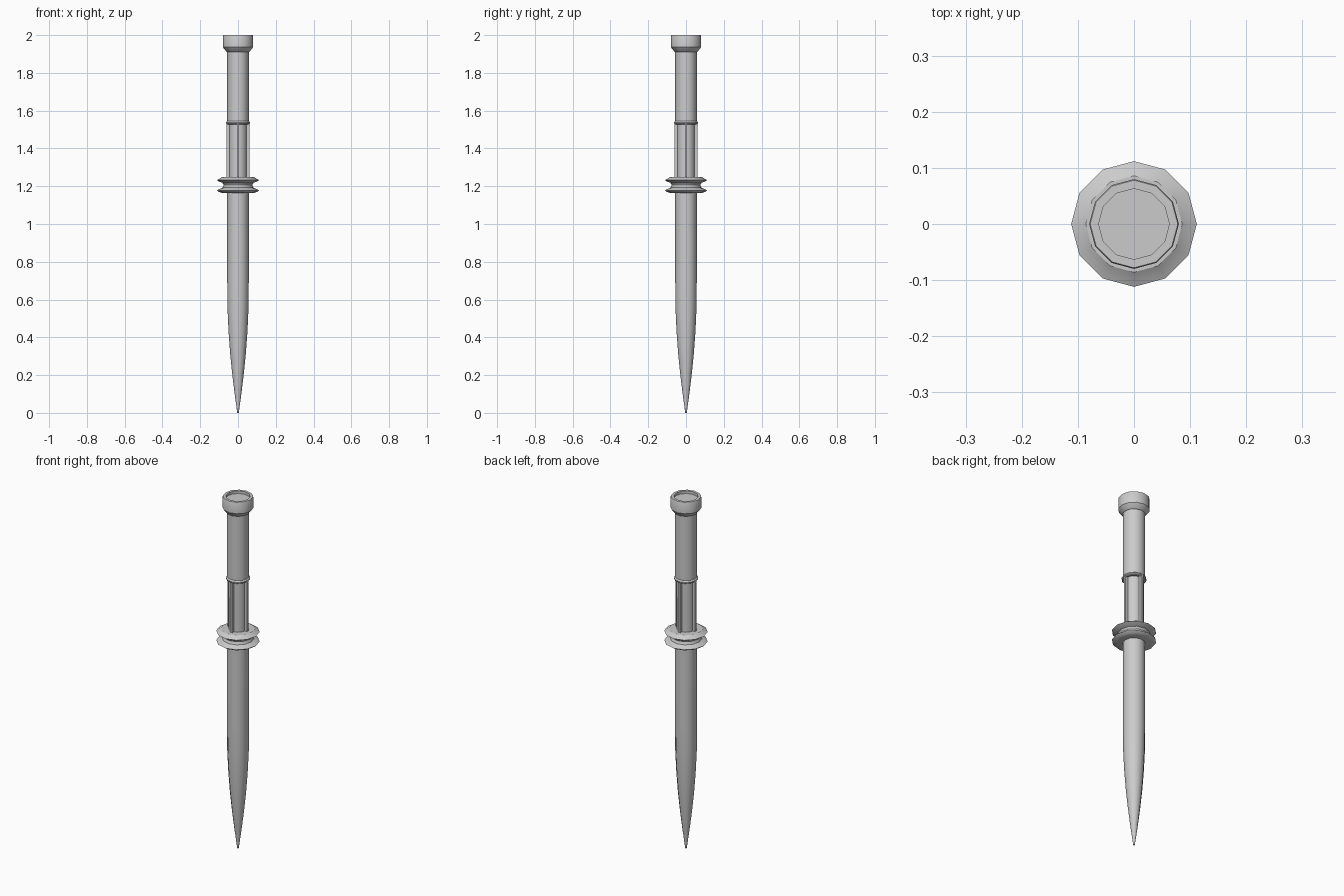
import bpy, bmesh
from math import cos, sin, pi

if "Cube" in bpy.data.objects:
    bpy.data.objects.remove(bpy.data.objects["Cube"])

SIDES = 12


def finish(bm, name):
    bmesh.ops.recalc_face_normals(bm, faces=bm.faces)
    mesh = bpy.data.meshes.new(name)
    bm.to_mesh(mesh)
    bm.free()
    obj = bpy.data.objects.new(name, mesh)
    bpy.context.collection.objects.link(obj)
    bpy.context.view_layer.objects.active = obj
    obj.select_set(True)
    bpy.ops.object.shade_smooth_by_angle(angle=0.6)
    obj.select_set(False)
    return obj


def lathe(name, profile):
    """Capped 12-sided turning from (radius, z) points."""
    bm = bmesh.new()
    rings = [[bm.verts.new((r * cos(2 * pi * i / SIDES), r * sin(2 * pi * i / SIDES), z))
              for i in range(SIDES)] for r, z in profile]
    for a, b in zip(rings, rings[1:]):
        for i in range(SIDES):
            j = (i + 1) % SIDES
            bm.faces.new((a[i], a[j], b[j], b[i]))
    bm.faces.new(rings[0])
    bm.faces.new(rings[-1])
    return finish(bm, name)


# Tapered spike below the guard
lathe("spike", [(0.004, 0), (0.019, 0.11), (0.031, 0.21), (0.042, 0.32),
                (0.050, 0.43), (0.056, 0.56), (0.057, 0.70), (0.057, 1.18)])

# Double-flanged guard with a groove between the flanges
lathe("guard", [(0.085, 1.165), (0.102, 1.17), (0.112, 1.178), (0.098, 1.186),
                (0.082, 1.192), (0.076, 1.207), (0.082, 1.218), (0.098, 1.224),
                (0.112, 1.232), (0.100, 1.238), (0.086, 1.248)])

# Recessed grip core
lathe("grip_core", [(0.048, 1.24), (0.048, 1.535)])

# Four thin grip ribs
for k in range(4):
    a = k * pi / 2
    bm = bmesh.new()
    bmesh.ops.create_cube(bm, size=1)
    for v in bm.verts:
        x, y, z = 0.0525 + v.co.x * 0.017, v.co.y * 0.013, 1.39 + v.co.z * 0.29
        v.co = (x * cos(a) - y * sin(a), x * sin(a) + y * cos(a), z)
    finish(bm, "grip_rib_%d" % (k + 1))

# Upper handle with the small collar at its foot
lathe("handle", [(0.058, 1.528), (0.063, 1.532), (0.063, 1.538), (0.057, 1.545), (0.057, 1.92)])

# Flared pommel with a recessed top
lathe("pommel", [(0.057, 1.91), (0.062, 1.913), (0.080, 1.936), (0.080, 1.996),
                 (0.078, 2.0), (0.063, 2.0), (0.063, 1.985)])
